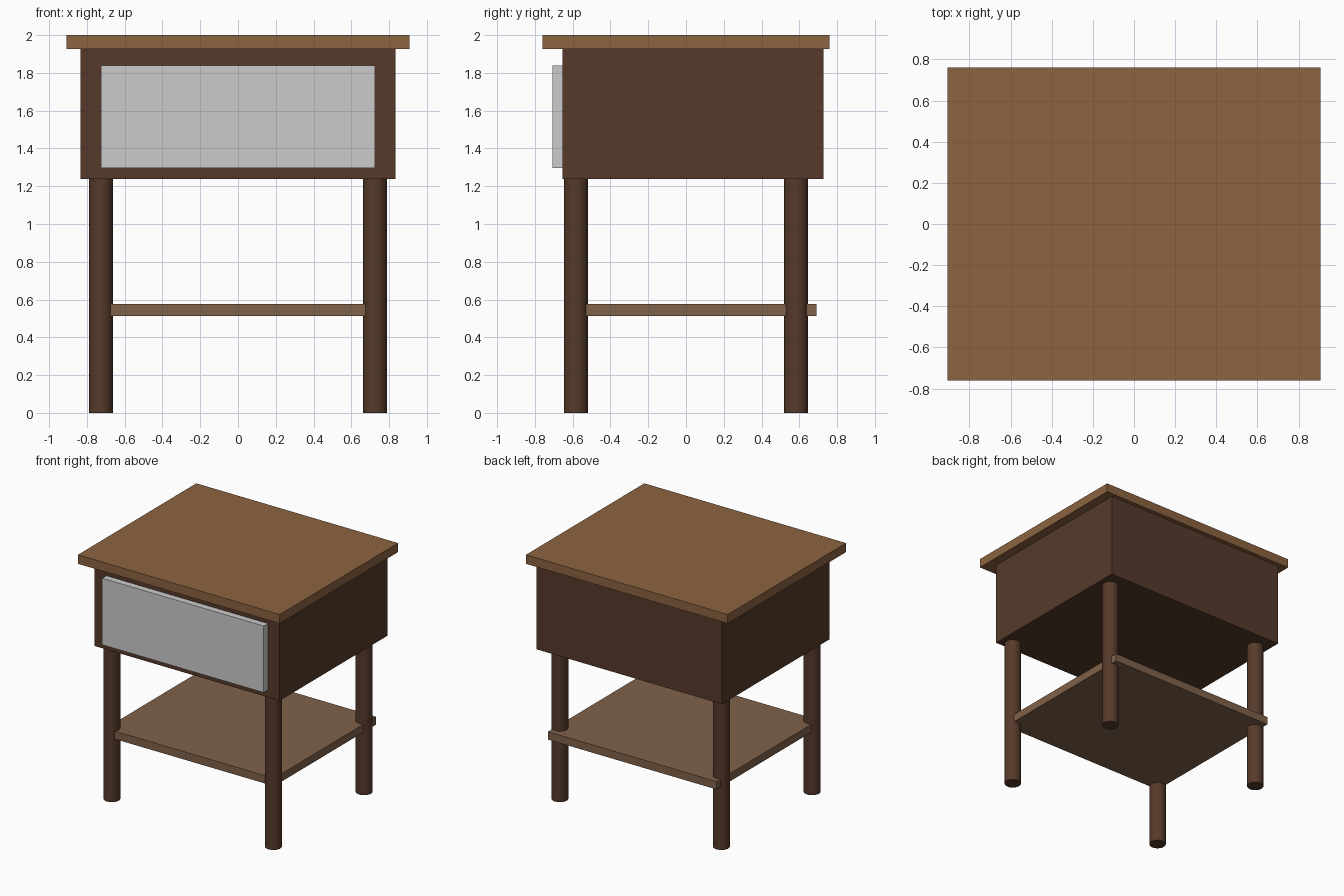
import bpy
import math

if "Cube" in bpy.data.objects:
    bpy.data.objects.remove(bpy.data.objects["Cube"])


def material(name, rgb):
    mat = bpy.data.materials.new(name)
    mat.diffuse_color = (*rgb, 1.0)
    mat.use_nodes = True
    mat.node_tree.nodes["Principled BSDF"].inputs["Base Color"].default_value = mat.diffuse_color
    return mat


light_wood = material("light_wood", (0.262, 0.127, 0.051))
dark_wood = material("dark_wood", (0.093, 0.042, 0.023))
shelf_wood = material("shelf_wood", (0.216, 0.122, 0.069))


def box(name, lo, hi, mat=None):
    center = [(a + b) / 2 for a, b in zip(lo, hi)]
    bpy.ops.mesh.primitive_cube_add(size=1, location=center)
    obj = bpy.context.object
    obj.name = name
    obj.scale = [b - a for a, b in zip(lo, hi)]
    bpy.ops.object.transform_apply(location=False, rotation=False, scale=True)
    if mat:
        obj.data.materials.append(mat)
    return obj


def leg(name, x, y, height, radius=0.063):
    bpy.ops.mesh.primitive_cylinder_add(
        vertices=32, radius=radius, depth=height, location=(x, y, height / 2))
    obj = bpy.context.object
    obj.name = name
    obj.data.materials.append(dark_wood)
    bpy.ops.object.shade_smooth_by_angle(angle=math.radians(30))
    return obj


# Overhanging table top
box("table_top", (-0.907, -0.76, 1.927), (0.907, 0.76, 2.0), light_wood)

# Cabinet body, set slightly back under the top
box("cabinet_body", (-0.833, -0.654, 1.239), (0.833, 0.727, 1.927), dark_wood)

# Raised drawer front
box("drawer_front", (-0.726, -0.707, 1.297), (0.726, -0.654, 1.838))

# Lower shelf, running through the legs
box("lower_shelf", (-0.758, -0.62, 0.512), (0.758, 0.69, 0.576), shelf_wood)

# Four round legs
for y_name, y in (("front", -0.583), ("back", 0.583)):
    for x_name, x in (("left", -0.726), ("right", 0.726)):
        leg(f"{y_name}_{x_name}_leg", x, y, 1.239)
